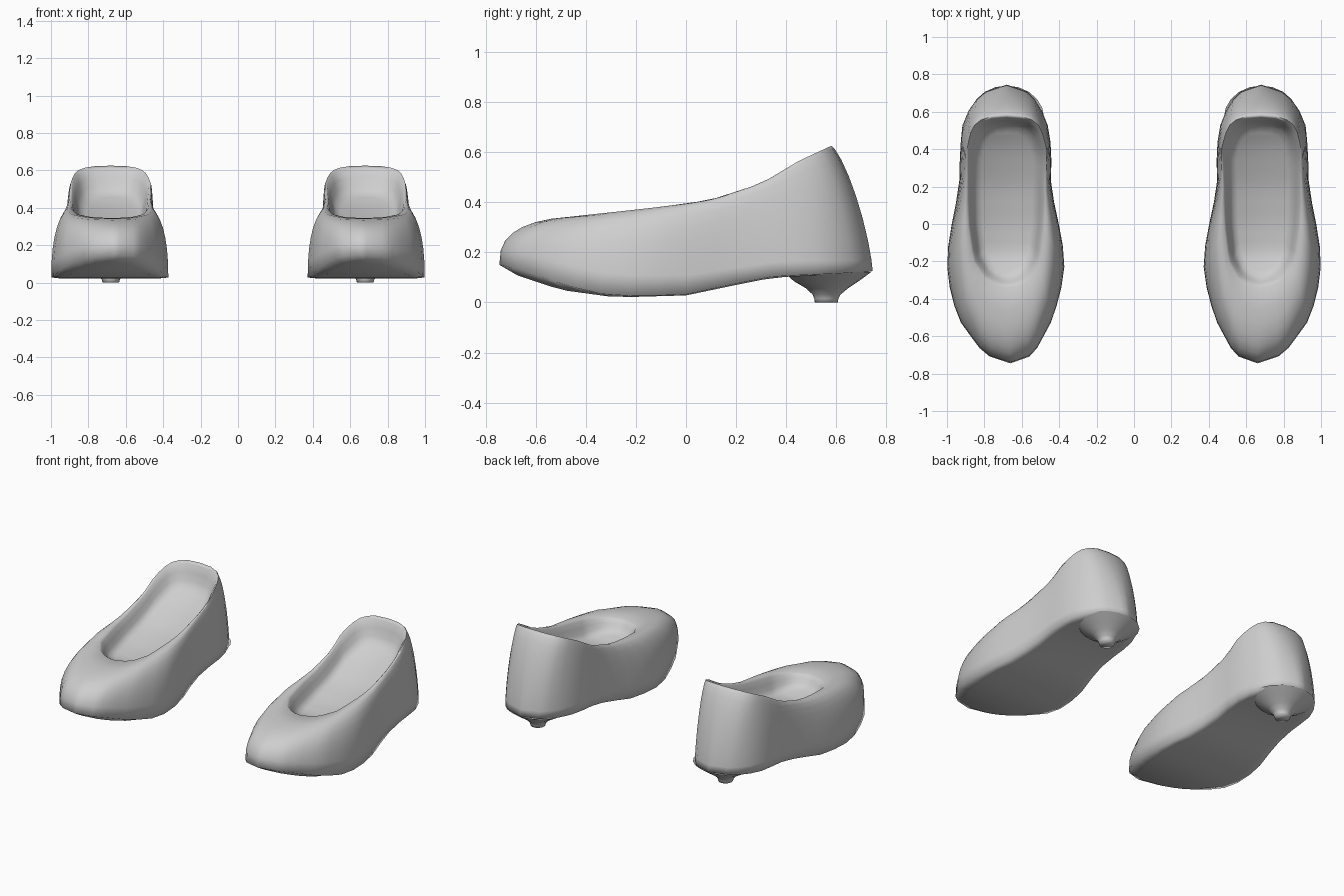
import bpy, bmesh, math

if "Cube" in bpy.data.objects:
    bpy.data.objects.remove(bpy.data.objects["Cube"])

N = 40          # points around every ring
LEVELS = 8      # rings between sole edge and rim

grey = bpy.data.materials.new("plain grey")
grey.diffuse_color = (0.62, 0.62, 0.62, 1)
grey.use_nodes = True
grey.node_tree.nodes["Principled BSDF"].inputs["Base Color"].default_value = grey.diffuse_color

# Tables along y: (y, inner side x, outer side x)
SOLE = [(-.745, .66, .66), (-.71, .56, .77), (-.66, .515, .83), (-.5, .43, .945),
        (-.3, .378, .995), (-.2, .37, 1.0), (-.08, .385, .99), (.2, .445, .935),
        (.4, .44, .93), (.55, .465, .915), (.65, .515, .86), (.71, .575, .79),
        (.745, .68, .68)]
RIM = [(-.34, .675, .675), (-.33, .61, .74), (-.29, .555, .80), (-.2, .505, .86),
       (0, .48, .89), (.2, .475, .895), (.4, .465, .895), (.5, .495, .87),
       (.55, .525, .84), (.575, .6, .76), (.58, .68, .68)]
# Heights along y: edge of the sole, underside, rim and insole
EDGE_Z = [(-.745, .15), (-.66, .13), (-.5, .075), (-.35, .035), (-.2, .025), (0, .032),
          (.2, .075), (.35, .105), (.6, .115), (.745, .125)]
UNDER_Z = [(-.68, .11), (-.5, .05), (-.28, .02), (0, .028), (.2, .07), (.35, .1), (.7, .115)]
RIM_Z = [(-.34, .345), (-.1, .38), (.1, .41), (.3, .475), (.45, .565), (.58, .625)]
INSOLE_Z = [(-.3, .28), (-.15, .255), (0, .275), (.2, .325), (.4, .41), (.5, .46)]


def sample(table, y, col=1):
    for a, b in zip(table, table[1:]):
        if y <= b[0]:
            t = max(0, (y - a[0]) / (b[0] - a[0]))
            return a[col] + t * (b[col] - a[col])
    return table[-1][col]


def outline(table, heights):
    """Closed ring starting at the back, outer side first."""
    y0, y1 = table[0][0], table[-1][0]
    ring = []
    for i in range(N):
        a = 2 * math.pi * i / N
        y = (y0 + y1) / 2 + (y1 - y0) / 2 * math.cos(a)
        ring.append((sample(table, y, 2 if i <= N // 2 else 1), y, sample(heights, y)))
    return ring


def bridge(bm, a, b):
    for i in range(len(a)):
        j = (i + 1) % len(a)
        bm.faces.new((a[i], a[j], b[j], b[i]))


def cap_rows(bm, ring):
    """Fill a ring with strips running across the shoe."""
    for i in range(N // 2):
        quad = [ring[i], ring[i + 1], ring[N - i - 1], ring[(N - i) % N]]
        bm.faces.new(list(dict.fromkeys(quad)))


def finish(bm, name):
    bmesh.ops.recalc_face_normals(bm, faces=bm.faces)
    mesh = bpy.data.meshes.new(name)
    bm.to_mesh(mesh)
    bm.free()
    mesh.materials.append(grey)
    ob = bpy.data.objects.new(name, mesh)
    bpy.context.collection.objects.link(ob)
    ob.modifiers.new("pair", 'MIRROR').use_mirror_merge = False
    bpy.ops.object.select_all(action='DESELECT')
    ob.select_set(True)
    bpy.context.view_layer.objects.active = ob
    bpy.ops.object.shade_smooth_by_angle(angle=math.radians(100))


# Shoe body: underside, bulging upper, rim and shallow hollow
bm = bmesh.new()
sole, rim = outline(SOLE, EDGE_Z), outline(RIM, RIM_Z)
rings = [[(.68 + (x - .68) * .85, y * .9, sample(UNDER_Z, y * .9)) for x, y, z in sole]]
for k in range(LEVELS + 1):
    th = math.pi / 2 * k / LEVELS
    pts = []
    for i, (o, r) in enumerate(zip(sole, rim)):
        back = (1 + math.cos(2 * math.pi * i / N)) / 2
        n = 2.7 - 1.35 * back                     # rounder at toe, straighter at heel
        u = max(0, math.cos(th)) ** (2 / n)
        v = math.sin(th) ** (2 / n)
        pts.append((r[0] + (o[0] - r[0]) * u, r[1] + (o[1] - r[1]) * u,
                    o[2] + (r[2] - o[2]) * v))
    rings.append(pts)
# Inner wall down to the insole: x scale, y scale, depth fraction
for sx, sy, f in [(.95, .975, .1), (.88, .94, .4), (.82, .91, .7), (.75, .87, .9), (.62, .8, 1)]:
    pts = []
    for x, y, z in rim:
        yy = .12 + (y - .12) * sy
        pts.append((.68 + (x - .68) * sx, yy, z + (sample(INSOLE_Z, yy) - z) * f))
    rings.append(pts)
vr = [[bm.verts.new(p) for p in ring] for ring in rings]
for a, b in zip(vr, vr[1:]):
    bridge(bm, a, b)
cap_rows(bm, vr[0])
cap_rows(bm, vr[-1])
finish(bm, "shoe_body")

# Small flared heel: centre y, y radius, x radius, z
bm = bmesh.new()
heel = []
for yc, ry, rx, z in [(.565, .175, .20, .122), (.56, .13, .14, .085), (.563, .085, .09, .057),
                      (.561, .056, .06, .032), (.56, .048, .048, .015), (.56, .046, .044, 0)]:
    heel.append([bm.verts.new((.68 + rx * math.sin(2 * math.pi * i / 20),
                               yc + ry * math.cos(2 * math.pi * i / 20), z)) for i in range(20)])
for a, b in zip(heel, heel[1:]):
    bridge(bm, a, b)
bm.faces.new(heel[-1])
finish(bm, "heel")
